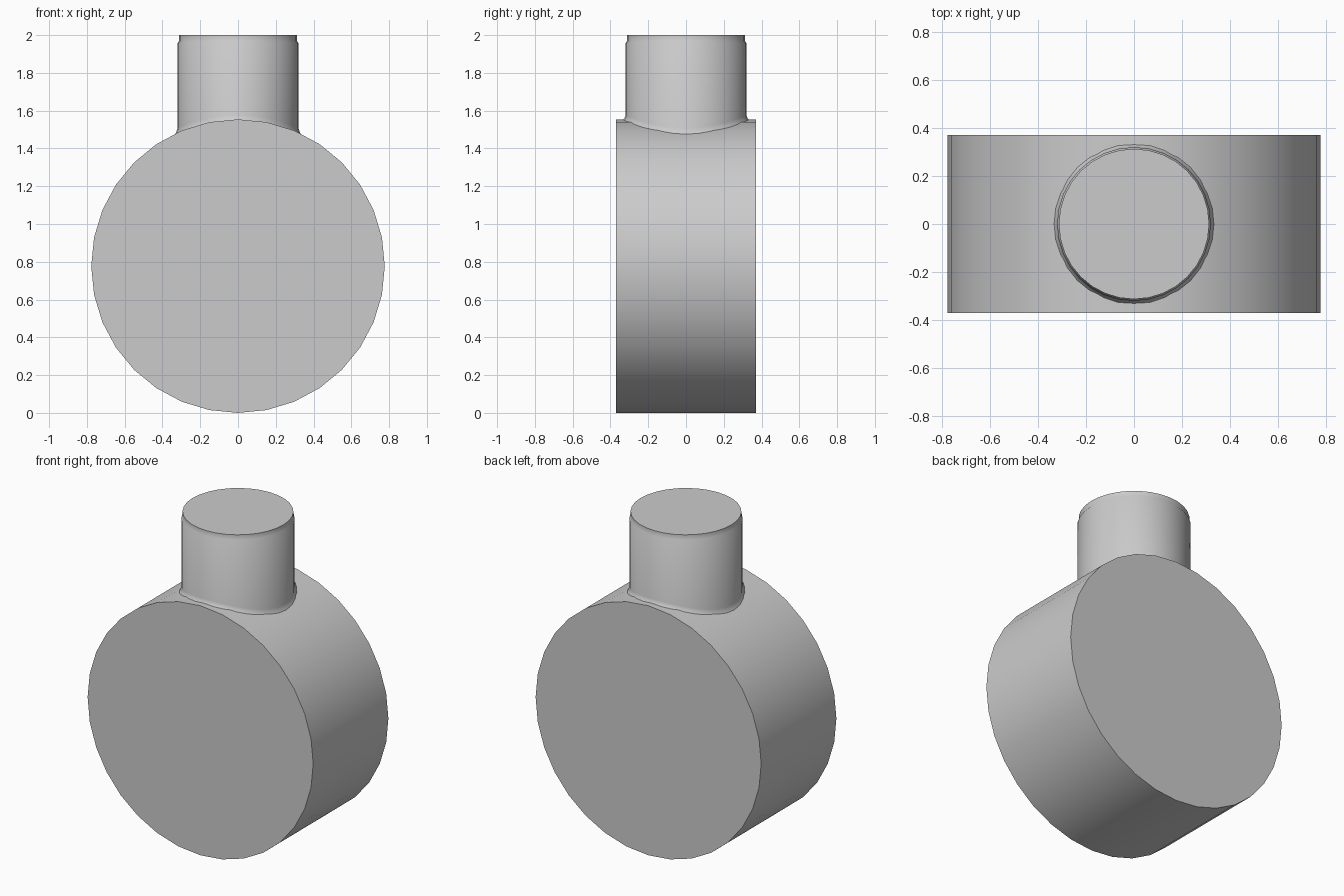
import bpy, bmesh, math

cube = bpy.data.objects.get("Cube")
if cube:
    bpy.data.objects.remove(cube)

R, HALF_DEPTH, SIDES = 0.777, 0.37, 32
NECK_R, NECK_SIDES = 0.32, 32

grey = bpy.data.materials.new("plain_grey")
grey.use_nodes = True
colour = (0.6, 0.6, 0.6, 1)
grey.diffuse_color = colour
grey.node_tree.nodes["Principled BSDF"].inputs["Base Color"].default_value = colour


def loft(name, rings, cap_start=True):
    """Skin closed rings of points, cap the ends and shade smooth by angle."""
    bm = bmesh.new()
    loops = [[bm.verts.new(p) for p in ring] for ring in rings]
    for a, b in zip(loops, loops[1:]):
        for i in range(len(a)):
            j = (i + 1) % len(a)
            bm.faces.new((a[i], a[j], b[j], b[i]))
    if cap_start:
        bm.faces.new(loops[0][::-1])
    bm.faces.new(loops[-1])
    bmesh.ops.recalc_face_normals(bm, faces=bm.faces)
    mesh = bpy.data.meshes.new(name)
    bm.to_mesh(mesh)
    bm.free()
    mesh.materials.append(grey)
    obj = bpy.data.objects.new(name, mesh)
    bpy.context.collection.objects.link(obj)
    bpy.ops.object.select_all(action='DESELECT')
    obj.select_set(True)
    bpy.context.view_layer.objects.active = obj
    bpy.ops.object.shade_smooth_by_angle(angle=math.radians(35))
    return obj


def circle(radius, n):
    for i in range(n):
        a = math.tau * i / n
        yield radius * math.cos(a), radius * math.sin(a)


# Drum lying on its side, its flat faces to front and back
loft("drum_body", [[(x, y, R + z) for x, z in circle(R, SIDES)]
                   for y in (-HALF_DEPTH, HALF_DEPTH)])


# Height of the drum surface under a point
def saddle(x):
    return R + math.sqrt(R * R - x * x)


# Neck whose flared foot follows the curve of the drum
foot = [(0.335, -0.006), (0.326, 0.006), (NECK_R, 0.022)]
rings = [[(x, y, saddle(x) + lift) for x, y in circle(r, NECK_SIDES)]
         for r, lift in foot]

# Straight wall, chamfered shoulder and slightly narrower top lip
for r, z in [(NECK_R, 1.957), (0.313, 1.967), (0.313, 2.0)]:
    rings.append([(x, y, z) for x, y in circle(r, NECK_SIDES)])
loft("neck", rings, cap_start=False)
